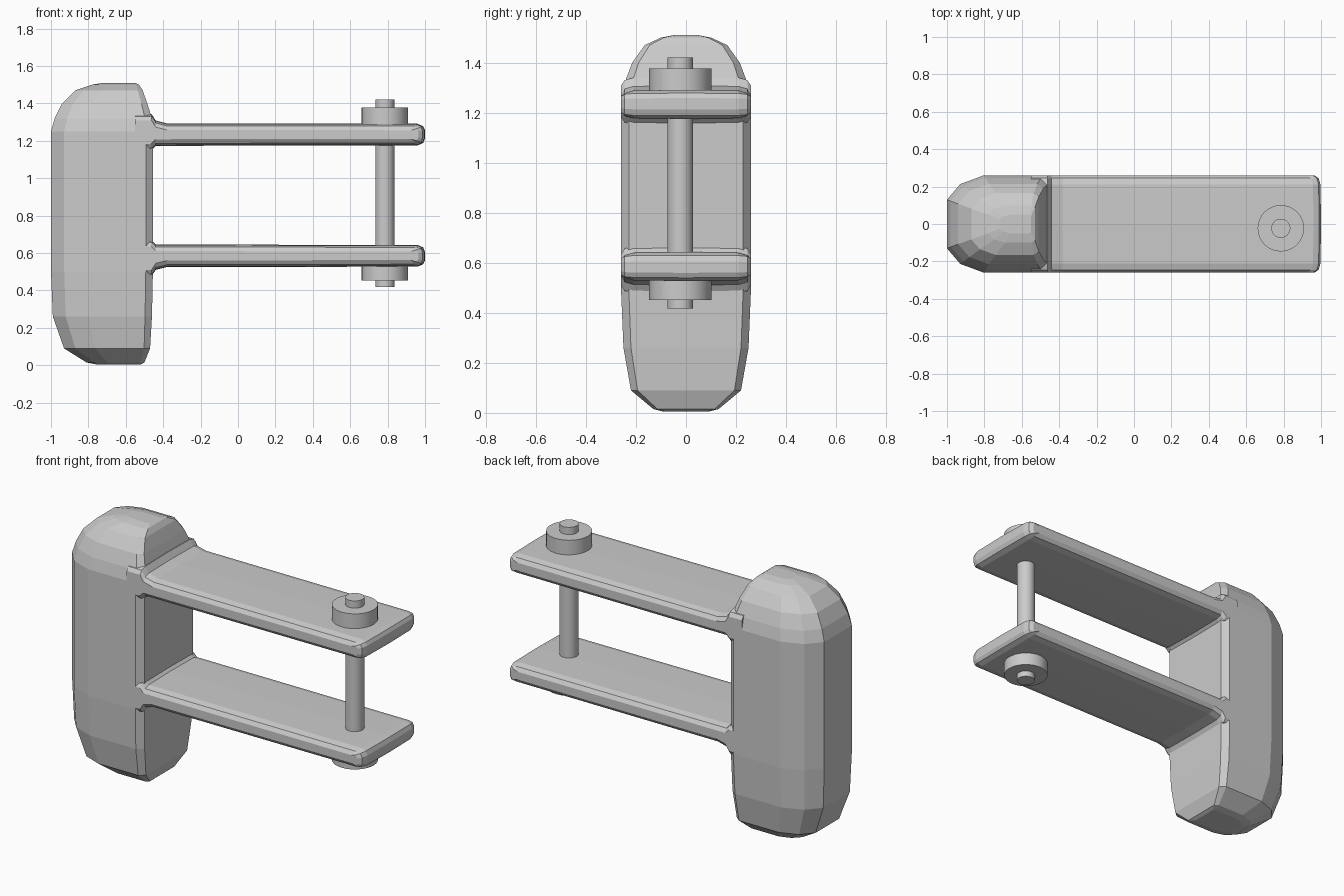
import bpy, bmesh

if "Cube" in bpy.data.objects:
    bpy.data.objects.remove(bpy.data.objects["Cube"])


def loft(name, rings):
    """Skin a list of closed rings and cap both ends."""
    bm = bmesh.new()
    loops = [[bm.verts.new(p) for p in r] for r in rings]
    n = len(loops[0])
    for a, b in zip(loops, loops[1:]):
        for i in range(n):
            j = (i + 1) % n
            bm.faces.new((a[i], a[j], b[j], b[i]))
    bm.faces.new(loops[0])
    bm.faces.new(loops[-1])
    bmesh.ops.recalc_face_normals(bm, faces=bm.faces[:])
    me = bpy.data.meshes.new(name)
    bm.to_mesh(me)
    bm.free()
    ob = bpy.data.objects.new(name, me)
    bpy.context.collection.objects.link(ob)
    return ob


# Body: rounded section lofted upwards (z, left x, right x, half width)
levels = [(0.005, -0.76, -0.52, 0.09), (0.015, -0.81, -0.50, 0.13),
          (0.09, -0.93, -0.47, 0.22), (0.26, -0.99, -0.46, 0.25),
          (0.50, -1.0, -0.455, 0.26), (1.25, -1.0, -0.455, 0.26),
          (1.32, -0.98, -0.46, 0.245), (1.40, -0.94, -0.485, 0.215),
          (1.47, -0.87, -0.51, 0.165), (1.50, -0.78, -0.53, 0.10),
          (1.51, -0.72, -0.55, 0.05)]
half = [(0.0, 0.5), (0.13, 0.82), (0.36, 1.0), (0.93, 1.0), (1.0, 0.88)]
section = half + [(u, -v) for u, v in reversed(half)]
loft("body", [[(l + (r - l) * u, w * v, z) for u, v in section]
              for z, l, r, w in levels])

# Plates: side profile (x, height from plate middle) with fillets at the body
profile = [(-0.55, -0.085), (-0.465, -0.085), (-0.44, -0.06), (0.96, -0.058),
           (0.99, -0.045), (1.0, -0.02), (1.0, 0.025), (0.99, 0.045),
           (0.96, 0.058), (-0.38, 0.06), (-0.44, 0.075), (-0.462, 0.11),
           (-0.55, 0.11)]
edges = [(-0.26, 0.035), (-0.245, 0.013), (-0.21, 0.003), (0, 0),
         (0.21, 0.003), (0.245, 0.013), (0.26, 0.035)]


def plate(name, zc, flip):
    rings = []
    for y, inset in edges:
        ring = []
        for x, h in profile:
            px = x - inset if x > 0 else x
            ph = h - inset if h > 0 else h + inset
            if x > 0.98:
                ph = h * (1 - inset * 8)
            ring.append((px, y, zc + flip * ph))
        rings.append(ring)
    loft(name, rings)


plate("upper_plate", 1.233, 1)
plate("lower_plate", 0.585, -1)


# Pin with a round nut at each end
def cylinder(name, r, z0, z1):
    bpy.ops.mesh.primitive_cylinder_add(vertices=32, radius=r, depth=z1 - z0,
                                        location=(0.785, -0.023, (z0 + z1) / 2))
    bpy.context.object.name = name
    bpy.ops.object.shade_smooth_by_angle()


cylinder("pin", 0.051, 0.417, 1.42)
cylinder("upper_nut", 0.124, 1.28, 1.377)
cylinder("lower_nut", 0.124, 0.452, 0.54)
